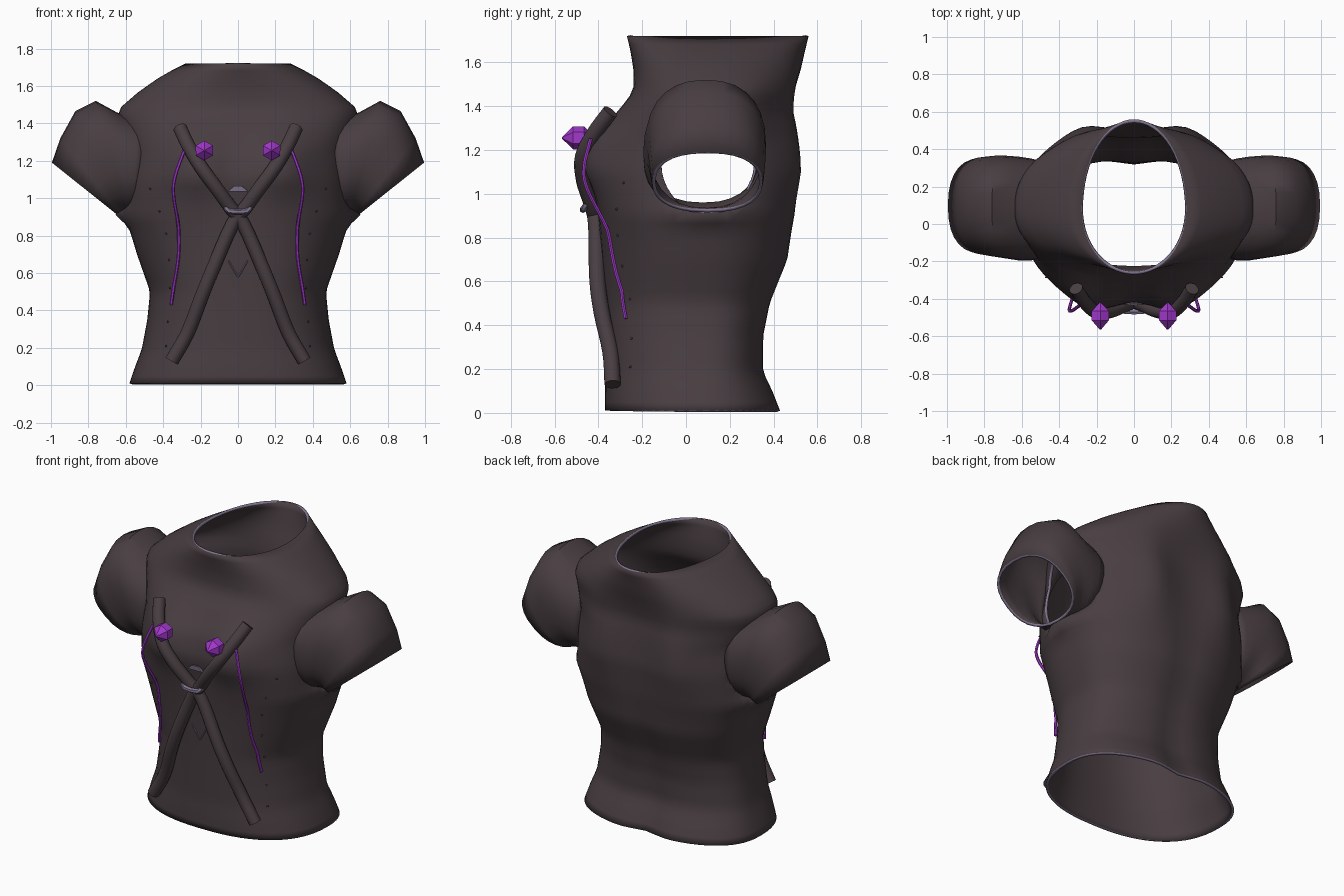
import bpy, bmesh, math
from mathutils import Vector

if "Cube" in bpy.data.objects:
    bpy.data.objects.remove(bpy.data.objects["Cube"])


def material(name, rgb):
    m = bpy.data.materials.new(name)
    m.diffuse_color = (*rgb, 1)
    m.use_nodes = True
    m.node_tree.nodes["Principled BSDF"].inputs["Base Color"].default_value = m.diffuse_color
    return m


CLOTH = material("dark_cloth", (0.066, 0.048, 0.054))
TRIM = material("lilac_grey_trim", (0.22, 0.18, 0.28))
PURPLE = material("bright_purple", (0.36, 0.04, 0.60))


def finish(name, bm, mats, smooth=True, shell=0, mirror=False):
    me = bpy.data.meshes.new(name)
    bm.to_mesh(me)
    bm.free()
    ob = bpy.data.objects.new(name, me)
    bpy.context.collection.objects.link(ob)
    for m in mats:
        me.materials.append(m)
    if smooth:
        bpy.ops.object.select_all(action='DESELECT')
        ob.select_set(True)
        bpy.context.view_layer.objects.active = ob
        bpy.ops.object.shade_smooth_by_angle(angle=math.radians(50))
    if shell:
        s = ob.modifiers.new("thickness", 'SOLIDIFY')
        s.thickness, s.offset = shell, -1
        s.material_offset_rim = 1
    if mirror:
        ob.modifiers.new("mirror", 'MIRROR').use_mirror_merge = False
    return ob


def loft(rings, flip=False):
    bm = bmesh.new()
    vs = [[bm.verts.new(p) for p in r] for r in rings]
    n = len(vs[0])
    for a, b in zip(vs, vs[1:]):
        for i in range(n):
            j = (i + 1) % n
            f = (a[i], a[j], b[j], b[i])
            bm.faces.new(f[::-1] if flip else f)
    return bm


def gauss(v, centre, width):
    return math.exp(-((v - centre) / width) ** 2)


def spow(v, p):
    return math.copysign(abs(v) ** p, v)


# Torso profile: height, half width, front y, back y
PROFILE = [
    (0.01, .58, -.37, .44), (.10, .55, -.37, .405), (.19, .515, -.365, .36),
    (.35, .485, -.37, .36), (.50, .47, -.375, .39), (.70, .54, -.385, .47),
    (.90, .60, -.40, .495), (1.10, .59, -.41, .505), (1.25, .58, -.375, .49),
    (1.38, .62, -.30, .475), (1.47, .645, -.24, .495), (1.57, .53, -.24, .525),
    (1.66, .40, -.255, .545), (1.72, .28, -.27, .56)]
MID = 0.08


def section(z):
    for a, b in zip(PROFILE, PROFILE[1:]):
        if z <= b[0] + 1e-6:
            t = max(0, (z - a[0]) / (b[0] - a[0]))
            return [p + (q - p) * t for p, q in zip(a[1:], b[1:])]


def power(z):
    return 2.4 + .2 * gauss(z, 1.05, .2) if z < 1.3 else 2.44 - 0.44 * (z - 1.3) / 0.42


def shape_y(x, z, front):
    # Bust, shoulder blades, spine and seat grooves
    if front:
        return -.08 * gauss(abs(x), .23, .155) * gauss(z, 1.18, .17)
    return (.045 * gauss(abs(x), .27, .13) * gauss(z, 1.22, .28)
            - .02 * gauss(x, 0, .09) * gauss(z, .6, .5)
            - .03 * gauss(x, 0, .11) * gauss(z, 0, .25))


def front_y(x, z):
    w, yf, yb = section(z)
    n = power(z)
    k = max(0, 1 - (abs(x) / w) ** n) ** (1 / n)
    return MID + (yf - MID) * k + shape_y(x, z, True) * min(1, k * 1.2)


# Torso shell
SEG, LEV = 64, 44
rings = []
for i in range(LEV + 1):
    z = .01 + 1.71 * i / LEV
    w, yf, yb = section(z)
    n = power(z)
    ring = []
    for k in range(SEG):
        a = math.tau * k / SEG
        x, s = w * spow(math.cos(a), 2 / n), spow(math.sin(a), 2 / n)
        y = MID + (s * (yb - MID) if s > 0 else -s * (yf - MID))
        y += shape_y(x, z, s < 0) * min(1, abs(s) * 1.2)
        x += math.copysign(.06, x) * gauss(z, .915, .045) * gauss(y, .1, .15) * (abs(x) > .4)
        ring.append((x, y, z))
    rings.append(ring)
bm = loft(rings)

# Armholes, with their edges pulled onto an oval
HY, HZ, RY, RZ = .10, 1.15, .22, .24


def hole_r(c):
    return math.hypot((c.y - HY) / RY, (c.z - HZ) / RZ)


gone = [f for f in bm.faces if abs(f.calc_center_median().x) > .4
        and hole_r(f.calc_center_median()) < 1]
bmesh.ops.delete(bm, geom=gone, context='FACES')
for v in bm.verts:
    if v.is_boundary and .5 < v.co.z < 1.6:
        r = hole_r(v.co)
        v.co.y = HY + (v.co.y - HY) / r
        v.co.z = HZ + (v.co.z - HZ) / r
finish("torso_shell", bm, [CLOTH, TRIM], shell=.016)

# Sleeves: top x, top z, bottom x, bottom z, y min, y max
SLEEVE = [
    (.48, 1.38, .54, .95, -.185, .34), (.54, 1.42, .56, .925, -.195, .35),
    (.65, 1.46, .58, .92, -.195, .36), (.76, 1.52, .60, .92, -.185, .365),
    (.87, 1.465, .62, .92, -.175, .365), (.95, 1.32, .635, .92, -.165, .36),
    (.995, 1.19, .65, .915, -.155, .35)]
rings = []
for tx, tz, bx, bz, y0, y1 in SLEEVE:
    ring = []
    for k in range(28):
        a = math.tau * k / 28
        c, s = spow(math.cos(a), .85), spow(math.sin(a), .85)
        ring.append(((tx + bx) / 2 + c * (tx - bx) / 2, (y0 + y1) / 2 + s * (y1 - y0) / 2,
                     (tz + bz) / 2 + c * (tz - bz) / 2))
    rings.append(ring)
finish("sleeves", loft(rings, flip=True), [CLOTH, TRIM], shell=.016, mirror=True)


def tube(name, pts, radius, mat, sides, mirror=True, steps=4, lift=None):
    # Round tube along a smooth path, optionally kept outside the torso front
    path = [Vector(p) for p in pts]
    ext = [2 * path[0] - path[1]] + path + [2 * path[-1] - path[-2]]
    fine = []
    for p0, p1, p2, p3 in zip(ext, ext[1:], ext[2:], ext[3:]):
        for s in range(steps):
            t = s / steps
            fine.append(.5 * (2 * p1 + (p2 - p0) * t + (2 * p0 - 5 * p1 + 4 * p2 - p3) * t * t
                              + (3 * p1 - p0 - 3 * p2 + p3) * t ** 3))
    fine.append(path[-1])
    if lift is not None:
        for p in fine:
            p.y = min(p.y, front_y(p.x, p.z) - lift)
    rings = []
    for i, p in enumerate(fine):
        d = (fine[min(i + 1, len(fine) - 1)] - fine[max(i - 1, 0)]).normalized()
        u = d.cross(Vector((0, 1, 0))).normalized()
        v = d.cross(u)
        rings.append([p + radius * (u * math.cos(math.tau * k / sides)
                                    + v * math.sin(math.tau * k / sides)) for k in range(sides)])
    bm = loft(rings)
    bmesh.ops.holes_fill(bm, edges=[e for e in bm.edges if e.is_boundary])
    bmesh.ops.recalc_face_normals(bm, faces=bm.faces)
    return finish(name, bm, [mat], mirror=mirror)


# Crossed straps
tube("crossed_straps", [
    (.31, -.345, 1.375), (.265, -.415, 1.28), (.20, -.47, 1.17), (.12, -.465, 1.06),
    (.04, -.43, .95), (-.03, -.41, .86), (-.135, -.405, .62), (-.20, -.385, .46),
    (-.27, -.345, .28), (-.355, -.335, .13)], .037, CLOTH, 12)

# Thin side cords
tube("side_cords", [
    (.29, -.435, 1.25), (.335, -.465, 1.12), (.345, -.45, 1.02), (.318, -.36, .84),
    (.32, -.305, .68), (.345, -.29, .52), (.358, -.275, .43)], .009, PURPLE, 6, lift=.007)

# Faceted gems on the straps
gem = [[(.18 + r * math.cos(math.tau * k / 6 + .52), y, 1.255 + r * math.sin(math.tau * k / 6 + .52))
        for k in range(6)] for y, r in
       ((-.565, .004), (-.515, .053), (-.465, .053), (-.42, .004))]
bm = loft(gem)
bmesh.ops.holes_fill(bm, edges=[e for e in bm.edges if e.is_boundary])
bmesh.ops.recalc_face_normals(bm, faces=bm.faces)
finish("gems", bm, [PURPLE], smooth=False, mirror=True)

# Clasp where the straps cross
tube("clasp", [(-.065, -.45, .955), (-.045, -.468, .93), (.045, -.468, .93), (.065, -.45, .955)],
     .015, TRIM, 6, mirror=False, steps=2)

# Small plate above the clasp
bm = bmesh.new()
outline = [(-.055, 1.035), (.055, 1.035), (.02, 1.065), (-.02, 1.065)]
bm.faces.new([bm.verts.new((x, front_y(0.05, z) - .012, z)) for x, z in outline])
bm.normal_update()
finish("chest_plate", bm, [TRIM, TRIM], smooth=False, shell=.009)

# Fine pointed seam below the clasp
tube("pointed_seam", [(.05, -.3, .665), (.025, -.3, .62), (.001, -.3, .58)],
     .004, TRIM, 4, lift=.003)

# Rows of tiny studs beside the cords
bm = bmesh.new()
for x, z in ((.47, 1.05), (.42, .93), (.385, .81), (.37, .67), (.365, .52), (.375, .34), (.385, .21)):
    r = bmesh.ops.create_icosphere(bm, subdivisions=1, radius=.006)
    bmesh.ops.translate(bm, verts=r["verts"], vec=(x, front_y(x, z) - .002, z))
finish("studs", bm, [CLOTH], mirror=True)
